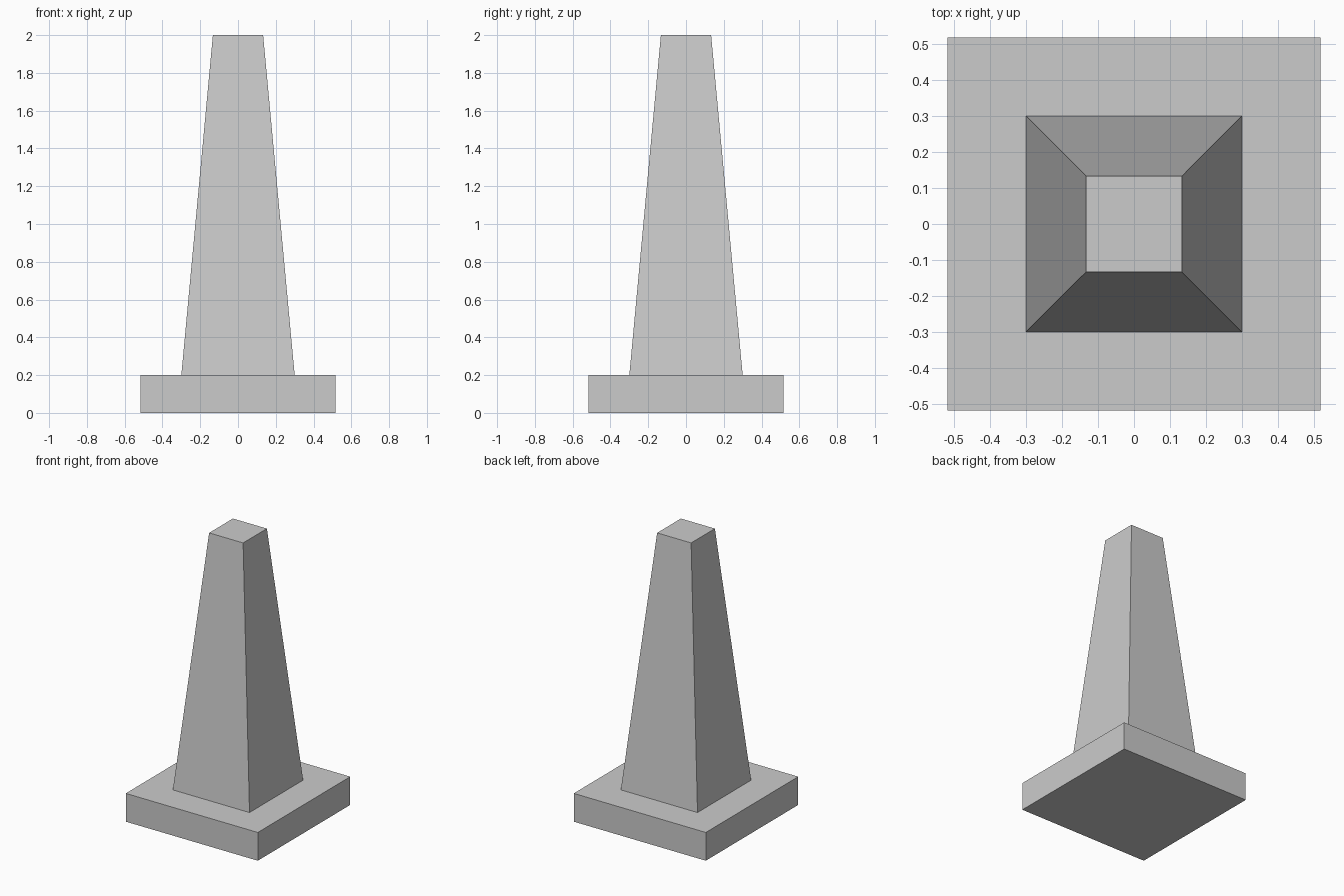
import bpy, bmesh
from mathutils import Matrix

if "Cube" in bpy.data.objects:
    bpy.data.objects.remove(bpy.data.objects["Cube"])


def square_frustum(name, half_bottom, half_top, z0, z1):
    """Square block whose top may be narrower than its bottom."""
    bm = bmesh.new()
    bmesh.ops.create_cube(bm, size=2, matrix=Matrix.Identity(4))
    for v in bm.verts:
        top = v.co.z > 0
        half = half_top if top else half_bottom
        v.co = (v.co.x * half, v.co.y * half, z1 if top else z0)
    mesh = bpy.data.meshes.new(name)
    bm.to_mesh(mesh)
    bm.free()
    obj = bpy.data.objects.new(name, mesh)
    bpy.context.collection.objects.link(obj)
    return obj


# Flat square foot
square_frustum("base_slab", 0.517, 0.517, 0.0, 0.2)

# Tapered body with a flat top
square_frustum("tapered_shaft", 0.3, 0.133, 0.2, 2.0)
